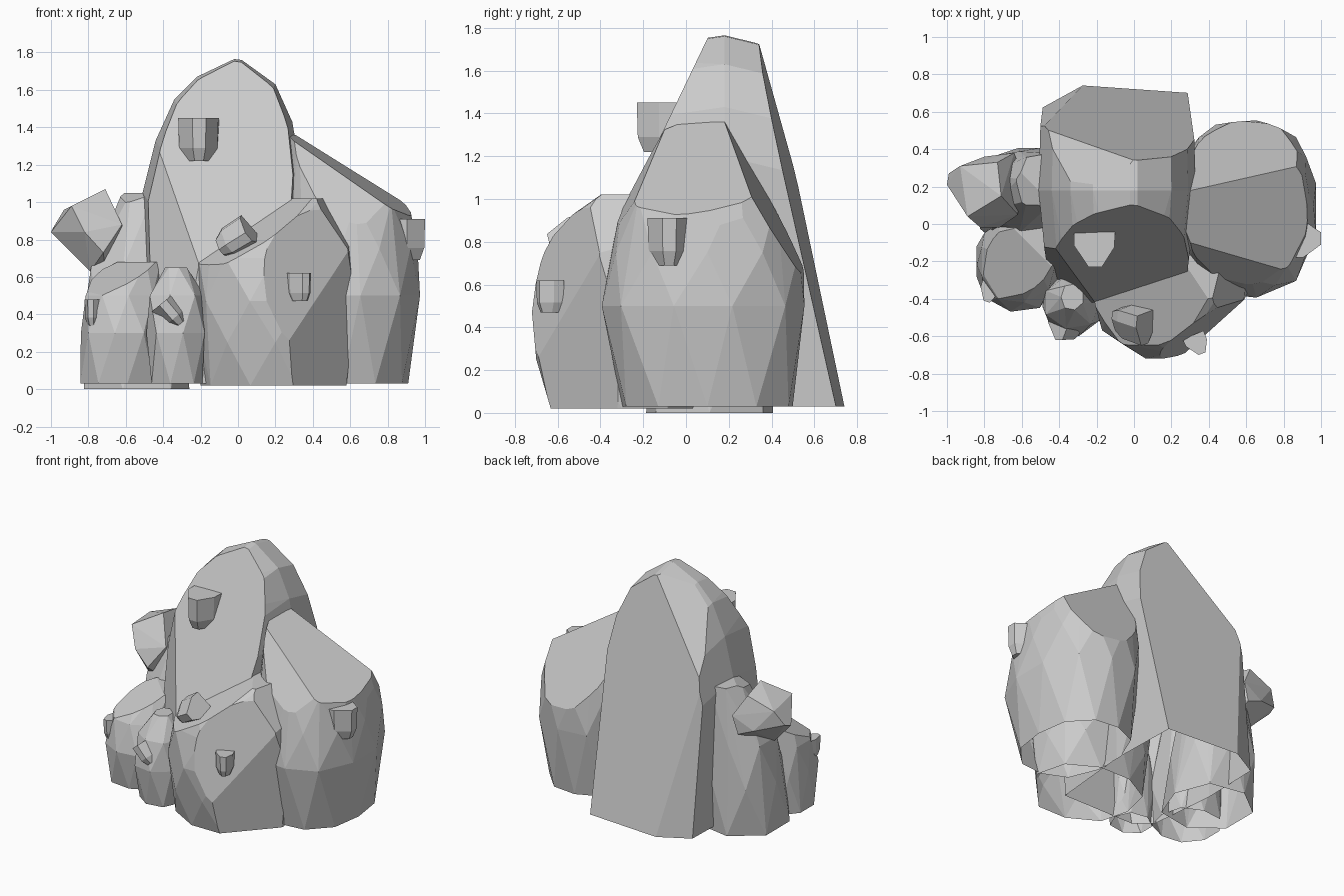
import bpy, bmesh
from math import cos, sin, pi
from mathutils import Vector, Euler

if "Cube" in bpy.data.objects:
    bpy.data.objects.remove(bpy.data.objects["Cube"])


def hull(name, pts, cuts=()):
    """Convex flat-faced stone from points, trimmed by (point, outward normal) planes."""
    bm = bmesh.new()
    for p in pts:
        bm.verts.new(p)
    res = bmesh.ops.convex_hull(bm, input=bm.verts[:])
    junk = {g for g in res["geom_interior"] + res["geom_unused"]
            if isinstance(g, bmesh.types.BMVert)}
    bmesh.ops.delete(bm, geom=list(junk), context='VERTS')
    for co, no in cuts:
        geom = bm.verts[:] + bm.edges[:] + bm.faces[:]
        bmesh.ops.bisect_plane(bm, geom=geom, plane_co=co, plane_no=no, clear_outer=True)
        rim = [e for e in bm.edges if e.is_boundary]
        if rim:
            bmesh.ops.contextual_create(bm, geom=rim)
    bmesh.ops.dissolve_limit(bm, angle_limit=0.06, verts=bm.verts[:], edges=bm.edges[:])
    bmesh.ops.recalc_face_normals(bm, faces=bm.faces[:])
    # stones that reach the ground are open underneath
    floor = [f for f in bm.faces if f.calc_center_median().z < .05 and abs(f.normal.z) > .9]
    bmesh.ops.delete(bm, geom=floor, context='FACES')
    me = bpy.data.meshes.new(name)
    bm.to_mesh(me)
    bm.free()
    ob = bpy.data.objects.new(name, me)
    bpy.context.collection.objects.link(ob)
    return ob


def boulder(name, rings, cuts=(), n=9, power=2.5):
    """Stack of twisted rounded rings: (z, centre x, centre y, radius x, radius y)."""
    pts = []
    for k, (z, cx, cy, rx, ry) in enumerate(rings):
        for i in range(n):
            a = 2 * pi * (i + 0.5 * (k % 2)) / n
            c, s = cos(a), sin(a)
            r = (abs(c) ** power + abs(s) ** power) ** (-1 / power)
            pts.append((cx + rx * r * c, cy + ry * r * s, z))
    return hull(name, pts, cuts)


def crystal(name, low, high, rot):
    """Chunky stub with a tapered lower end, turned and fitted to its bounds."""
    plan = [(-1, .9), (1, 1), (.95, .1), (.35, -1), (-.3, -1), (-1, .2)]
    e = Euler(rot).to_matrix()
    pts = [e @ Vector((x * f, y * f, z))
           for z, f in ((1, 1), (-.4, .95), (-1, .65)) for x, y in plan]
    for i in range(3):
        a, b = min(p[i] for p in pts), max(p[i] for p in pts)
        for p in pts:
            p[i] = low[i] + (p[i] - a) / (b - a) * (high[i] - low[i])
    return hull(name, pts)


# Tall central slab: arched front profile, narrowed at front, cut by slanted planes
arch = [(-.5, .03), (-.51, .6), (-.51, 1.05), (-.44, 1.33), (-.34, 1.55), (-.22, 1.67),
        (-.02, 1.765), (.02, 1.76), (.2, 1.63), (.29, 1.43), (.33, 1.2), (.32, .6), (.3, .03)]
slab = []
for y, f, dz in ((-.5, .84, -.1), (.18, 1, 0), (.8, .96, -.15)):
    slab += [(-.09 + (x + .09) * f, y, max(.03, z + dz)) for x, z in arch]
hull("tall_slab", slab, [
    ((0, -.26, 1.0), (0, -1, .48)),
    ((0, .345, 1.71), (.07, 1, .224)),
    ((.0, .36, 1.71), (-.109, .123, .121)),
    ((-.2, -.43, .65), (-.127, -.145, .025)),
    ((0, -.42, .6), (0, -1, 0)),
    ((-.33, .71, .03), (-.55, 1, .1)),
    ((.31, -.24, 1.0), (.9, -.5, .1)),
])

# Right boulder with a sloping top
boulder("right_boulder", [
    (.03, .6, .1, .31, .4), (.5, .6, .08, .38, .475),
    (.75, .6, .1, .36, .45), (1.0, .58, .1, .34, .4), (1.36, .5, .1, .25, .3)], [
    ((.32, .1, 1.34), (.57, -.12, .87)),
    ((.32, .19, 1.34), (.12, .85, .5)),
    ((.65, -.25, 1.0), (.1, -.85, .5)),
    ((.9, .25, .98), (.95, .1, .25)),
], n=11)

# Front boulder
boulder("front_boulder", [
    (.02, .19, -.3, .39, .34), (.25, .2, -.3, .41, .4), (.47, .2, -.3, .43, .43),
    (.7, .19, -.3, .41, .39), (.88, .19, -.28, .38, .32), (1.02, .22, -.22, .36, .2)], [
    ((.35, -.33, 1.02), (-.073, -.049, .131)),
    ((.36, -.59, .5), (.3, -.5, .1)),
    ((.42, -.56, .5), (.4, -.36, -.05)),
    ((.5, -.3, .93), (.8, -.2, .5)),
    ((-.22, -.45, .4), (-1, -.3, 0)),
], n=10)

# Left stones
boulder("left_boulder", [
    (.03, -.63, -.2, .22, .22), (.3, -.62, -.22, .22, .25),
    (.5, -.62, -.2, .2, .22), (.68, -.58, -.15, .17, .14)],
    [((-.65, -.3, .57), (-.35, -.35, .9))])
boulder("left_back_boulder", [
    (0, -.55, .11, .29, .3), (.35, -.56, .14, .27, .27),
    (.65, -.56, .17, .24, .22), (1.05, -.48, .24, .14, .14)],
    [((-.6, .12, 1.0), (-.3, -.3, .9))], n=7)
boulder("small_front_stone", [
    (.03, -.33, -.42, .14, .13), (.3, -.33, -.44, .16, .16),
    (.5, -.33, -.42, .15, .14), (.65, -.33, -.39, .06, .07)], n=7)

# Large tilted crystal on the left
hull("large_left_crystal", [
    (-1, .21, .84), (-.99, .27, .86), (-.89, .04, .98), (-.93, .31, .96), (-.71, .15, 1.07),
    (-.73, .33, 1.03), (-.62, .05, .88), (-.6, .28, .8), (-.82, -.02, .84), (-.72, -.02, .73),
    (-.71, .1, .64), (-.79, .1, .63), (-.68, .37, .75), (-.8, .36, .8), (-.64, .38, .88)])

# Crystal stubs: name, lower bounds, upper bounds, rotation
for name, low, high, rot in [
    ("upper_crystal", (-.32, -.23, 1.22), (-.1, -.04, 1.45), (0, 0, 0)),
    ("right_crystal", (.84, -.18, .69), (1, .02, .91), (0, 0, pi / 2)),
    ("front_right_crystal", (.26, -.7, .47), (.39, -.57, .62), (0, 0, .4)),
    ("top_front_crystal", (-.12, -.65, .71), (.13, -.42, .93), (.5, .9, .3)),
    ("front_left_crystal", (-.46, -.62, .32), (-.27, -.46, .51), (0, -.7, 0)),
    ("far_left_crystal", (-.82, -.42, .34), (-.71, -.3, .48), (0, 0, -.3)),
]:
    crystal(name, low, high, rot)
